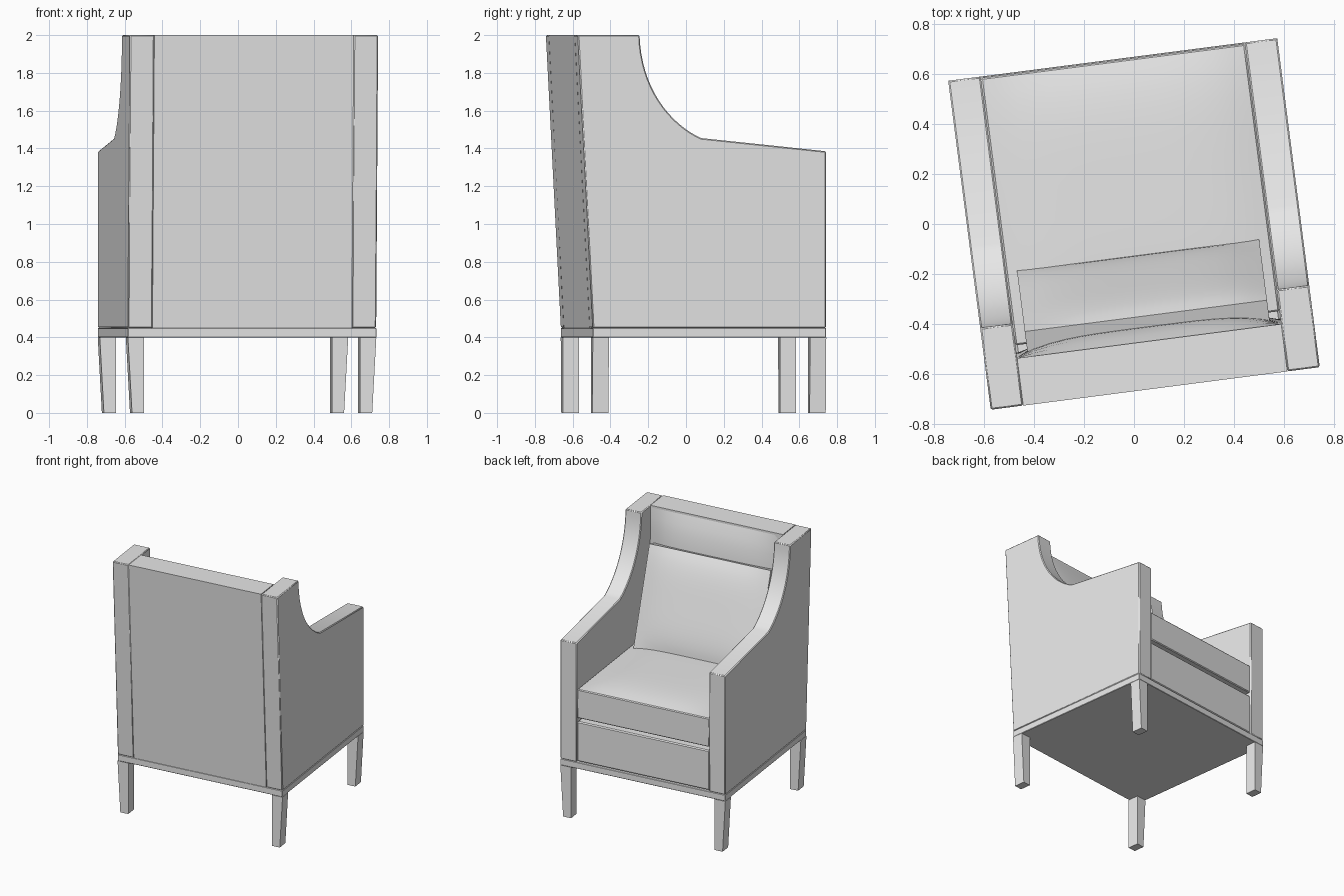
import bpy, bmesh, math
from mathutils import Vector

cube = bpy.data.objects.get("Cube")
if cube:
    bpy.data.objects.remove(cube)

TURN = math.radians(7.37)      # the chair stands slightly turned
HALF, INNER = 0.663, 0.532     # outer and inner half width
BACK, FRONT = -0.583, 0.663    # depth at the base

fabric = bpy.data.materials.new("light grey")
fabric.use_nodes = True
grey = (0.8, 0.8, 0.8, 1)
fabric.diffuse_color = grey
fabric.node_tree.nodes["Principled BSDF"].inputs["Base Color"].default_value = grey


def finish(name, bm, smooth=False):
    bmesh.ops.recalc_face_normals(bm, faces=bm.faces)
    mesh = bpy.data.meshes.new(name)
    bm.to_mesh(mesh)
    bm.free()
    mesh.materials.append(fabric)
    ob = bpy.data.objects.new(name, mesh)
    bpy.context.collection.objects.link(ob)
    ob.rotation_euler.z = TURN
    if smooth:
        bpy.ops.object.select_all(action='DESELECT')
        ob.select_set(True)
        bpy.context.view_layer.objects.active = ob
        bpy.ops.object.shade_smooth_by_angle(angle=math.radians(30))
    return ob


def bevel(ob, width):
    mod = ob.modifiers.new("edge", 'BEVEL')
    mod.width, mod.segments = width, 1
    mod.limit_method = 'ANGLE'
    mod.angle_limit = math.radians(30)


def prism(name, profile, x0, x1, smooth=False, taper=0):
    """Extrude a (y, z) profile along x; taper pulls the foot of side x1 inward."""
    bm = bmesh.new()
    face = bm.faces.new([bm.verts.new((x0, y, z)) for y, z in profile])
    out = bmesh.ops.extrude_face_region(bm, geom=[face])["geom"]
    for v in out:
        if isinstance(v, bmesh.types.BMVert):
            v.co.x = x1 - (taper if v.co.z < 0.01 else 0)
    return finish(name, bm, smooth)


def rect(y0, y1, z0, z1):
    return [(y0, z0), (y1, z0), (y1, z1), (y0, z1)]


def pillow(name, half, start, end, bulge, thick):
    """Domed panel between two (y, z) edges, thickened behind."""
    bm = bmesh.new()
    n = 16
    a, b = Vector((0, *start)), Vector((0, *end))
    normal = Vector((1, 0, 0)).cross(b - a).normalized()
    normal *= 1 if normal.y + normal.z > 0 else -1
    front, rear = [], []
    for j in range(n + 1):
        for i in range(n + 1):
            u, w = 2 * i / n - 1, 2 * j / n - 1
            p = a.lerp(b, j / n) + Vector((u * half, 0, 0))
            dome = bulge * (1 - u ** 4) * (1 - w ** 4)
            front.append(bm.verts.new(p + normal * dome))
            rear.append(bm.verts.new(p - normal * thick))
    for j in range(n):
        for i in range(n):
            k = j * (n + 1) + i
            for g in (front, rear):
                bm.faces.new((g[k], g[k + 1], g[k + n + 2], g[k + n + 1]))
    # side walls
    m = n + 1
    rims = [list(range(m)), list(range(n * m, m * m)),
            list(range(0, m * m, m)), list(range(n, m * m, m))]
    for rim in rims:
        for p, q in zip(rim, rim[1:]):
            bm.faces.new((front[p], front[q], rear[q], rear[p]))
    return finish(name, bm, True)


# Winged arms: sloping armrest, concave sweep up to the back
sweep = [Vector((0.66, 0))]
ctrl = [Vector(p) for p in ((-0.005, 1.455), (-0.17, 1.53), (-0.325, 1.72), (-0.333, 2))]
curve = []
for i in range(17):
    t = i / 16
    s = 1 - t
    curve.append(tuple(ctrl[0] * s ** 3 + ctrl[1] * 3 * s * s * t
                       + ctrl[2] * 3 * s * t * t + ctrl[3] * t ** 3))
wing = [(BACK, 0.45), (FRONT, 0.45), (FRONT, 1.385)] + curve + [(-HALF, 2)]
for side, label in ((1, "left"), (-1, "right")):
    bevel(prism(label + "_arm", wing, side * INNER, side * HALF, True), 0.006)

# Reclined back slab between the arms
prism("back_rest", [(BACK, 0.45), (-0.45, 0.45), (-0.472, 2), (-HALF, 2)], -INNER, INNER)
pillow("back_padding", INNER, (-0.45, 0.8), (-0.472, 1.985), 0.06, 0.02)

# Seat box, base frame and cushions
bevel(prism("seat_box", rect(-0.46, 0.657, 0.455, 0.768), -INNER, INNER), 0.008)
bevel(prism("base_frame", rect(BACK, FRONT, 0.4, 0.45), -HALF, HALF), 0.003)
bevel(pillow("seat_cushion", INNER, (0.657, 1.02), (-0.42, 1.02), 0.035, 0.225), 0.006)
pillow("back_cushion", 0.488, (-0.125, 1.03), (-0.37, 1.75), 0.03, 0.17)

# Legs taper on their outer faces
LEG = 0.086
for side, label in ((1, "left"), (-1, "right")):
    for y, end in ((FRONT - LEG, "front"), (BACK, "back")):
        prism(f"{end}_{label}_leg", rect(y, y + LEG, 0, 0.4),
              side * (HALF - LEG), side * HALF, taper=side * 0.022)
